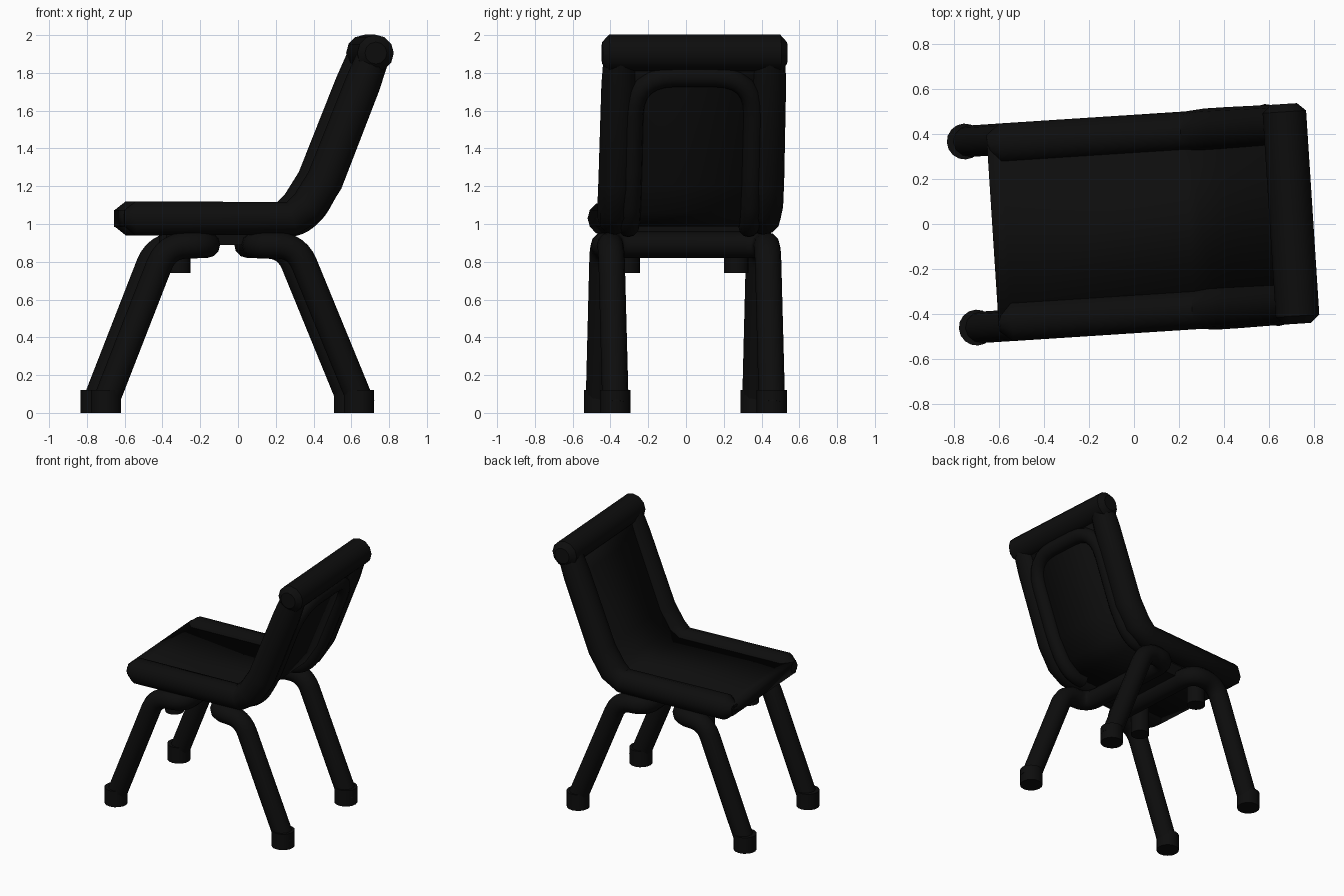
import bpy, bmesh, math
from mathutils import Vector, Matrix

if "Cube" in bpy.data.objects:
    bpy.data.objects.remove(bpy.data.objects["Cube"])

TURN = Matrix.Rotation(math.radians(3.7), 4, 'Z')   # the chair stands slightly turned
black = bpy.data.materials.new("black_plastic")
black.diffuse_color = (0.004, 0.004, 0.004, 1)
black.use_nodes = True
black.node_tree.nodes["Principled BSDF"].inputs["Base Color"].default_value = black.diffuse_color


def finish(ob, name, angle=40):
    """Name, turn, colour and shade one part."""
    ob.name = name
    ob.data.transform(TURN @ ob.matrix_world)
    ob.matrix_world = Matrix.Identity(4)
    ob.data.materials.clear()
    ob.data.materials.append(black)
    bpy.ops.object.select_all(action='DESELECT')
    ob.select_set(True)
    bpy.context.view_layer.objects.active = ob
    bpy.ops.object.shade_smooth_by_angle(angle=math.radians(angle))
    return ob


def rounded(points, radius, steps=6):
    """Replace the inner corners of a path by smooth bends."""
    pts = [Vector(p) for p in points]
    out = [pts[0]]
    for a, b, c in zip(pts, pts[1:], pts[2:]):
        r = min(radius, (a - b).length * 0.49, (c - b).length * 0.49)
        s, e = b + (a - b).normalized() * r, b + (c - b).normalized() * r
        for i in range(steps + 1):
            t = i / steps
            out.append(s * (1 - t) ** 2 + b * 2 * t * (1 - t) + e * t * t)
    return out + [pts[-1]]


def tube(name, points, radius, scales=None, res=4):
    """Round tube along a path, with optional thickness per point."""
    cu = bpy.data.curves.new(name, 'CURVE')
    cu.dimensions = '3D'
    cu.bevel_depth, cu.bevel_resolution, cu.use_fill_caps = radius, res, True
    sp = cu.splines.new('POLY')
    sp.points.add(len(points) - 1)
    for i, p in enumerate(points):
        sp.points[i].co = (*p, 1)
        sp.points[i].radius = scales[i] if scales else 1
    ob = bpy.data.objects.new(name, cu)
    bpy.context.collection.objects.link(ob)
    bpy.ops.object.select_all(action='DESELECT')
    ob.select_set(True)
    bpy.context.view_layer.objects.active = ob
    bpy.ops.object.convert(target='MESH')
    return finish(bpy.context.view_layer.objects.active, name)


def cylinder(name, x, y, z0, z1, r):
    bpy.ops.mesh.primitive_cylinder_add(vertices=16, radius=r, depth=z1 - z0,
                                        location=(x, y, (z0 + z1) / 2))
    bpy.context.view_layer.update()
    return finish(bpy.context.object, name)


# Side profile of the shell (x, z), from the seat front to the top of the back
profile = [(-0.63, 1.03), (-0.57, 1.03), (0.26, 1.03), (0.345, 1.09),
           (0.435, 1.23), (0.635, 1.74), (0.70, 1.91)]

# Thin seat and back panel
bm = bmesh.new()
rows = [[bm.verts.new((x, y, z)) for y in (-0.42, 0.42)] for x, z in profile]
for a, b in zip(rows, rows[1:]):
    bm.faces.new((a[0], b[0], b[1], a[1]))
me = bpy.data.meshes.new("seat_and_back_panel")
bm.to_mesh(me)
bm.free()
panel = bpy.data.objects.new("seat_and_back_panel", me)
bpy.context.collection.objects.link(panel)
mod = panel.modifiers.new("thickness", 'SOLIDIFY')
mod.thickness, mod.offset = 0.09, 0
finish(panel, "seat_and_back_panel")

# Rolled side rims and top rim
for side, y in (("left", 0.395), ("right", -0.395)):
    tube(f"{side}_side_rim", [(x, y, z) for x, z in profile], 0.095,
         [0.45, 0.95, 0.95, 1.03, 1.03, 1, 0.9])
tube("top_rim", [(0.70, y, 1.905) for y in (-0.49, -0.455, 0.455, 0.49)], 0.097,
     [0.6, 1, 1, 0.6])

# Raised arch on the rear of the back
def rear(z):
    return 0.435 + 0.387 * (z - 1.23) + 0.047


arch = [(0.20, 0.32, 0.985), (0.30, 0.32, 0.99), (0.39, 0.32, 1.06),
        (rear(1.21), 0.32, 1.21), (rear(1.78), 0.32, 1.78)]
arch += [(x, -y, z) for x, y, z in reversed(arch)]
tube("back_arch_ridge", rounded(arch, 0.22), 0.055)

# Bent leg frames: leg, bar under the seat, crossbar, and back down
frames = {
    "front": (-0.728, [(-0.735, 0.04), (-0.405, 0.885), (-0.185, 0.89)]),
    "rear": (0.615, [(0.632, 0.04), (0.285, 0.885), (0.07, 0.89)]),
}
for name, (foot_x, path) in frames.items():
    half = [(x, 0.415, z) for x, z in path]
    frame = half + [(x, -y, z) for x, y, z in reversed(half)]
    tube(f"{name}_leg_frame", rounded(frame, 0.12), 0.07)
    for side, y in (("left", 0.415), ("right", -0.415)):
        cylinder(f"{name}_{side}_foot", foot_x, y, 0, 0.12, 0.08)

# Stacking bumpers below the seat
for side, y in (("left", 0.288), ("right", -0.288)):
    cylinder(f"{side}_bumper", -0.335, y, 0.74, 1.0, 0.065)

# Mounting plate between the two frames
bpy.ops.mesh.primitive_cube_add(size=1, location=(-0.06, 0, 0.94))
plate = bpy.context.object
plate.scale = (0.24, 0.6, 0.10)
bpy.context.view_layer.update()
finish(plate, "mounting_plate")
